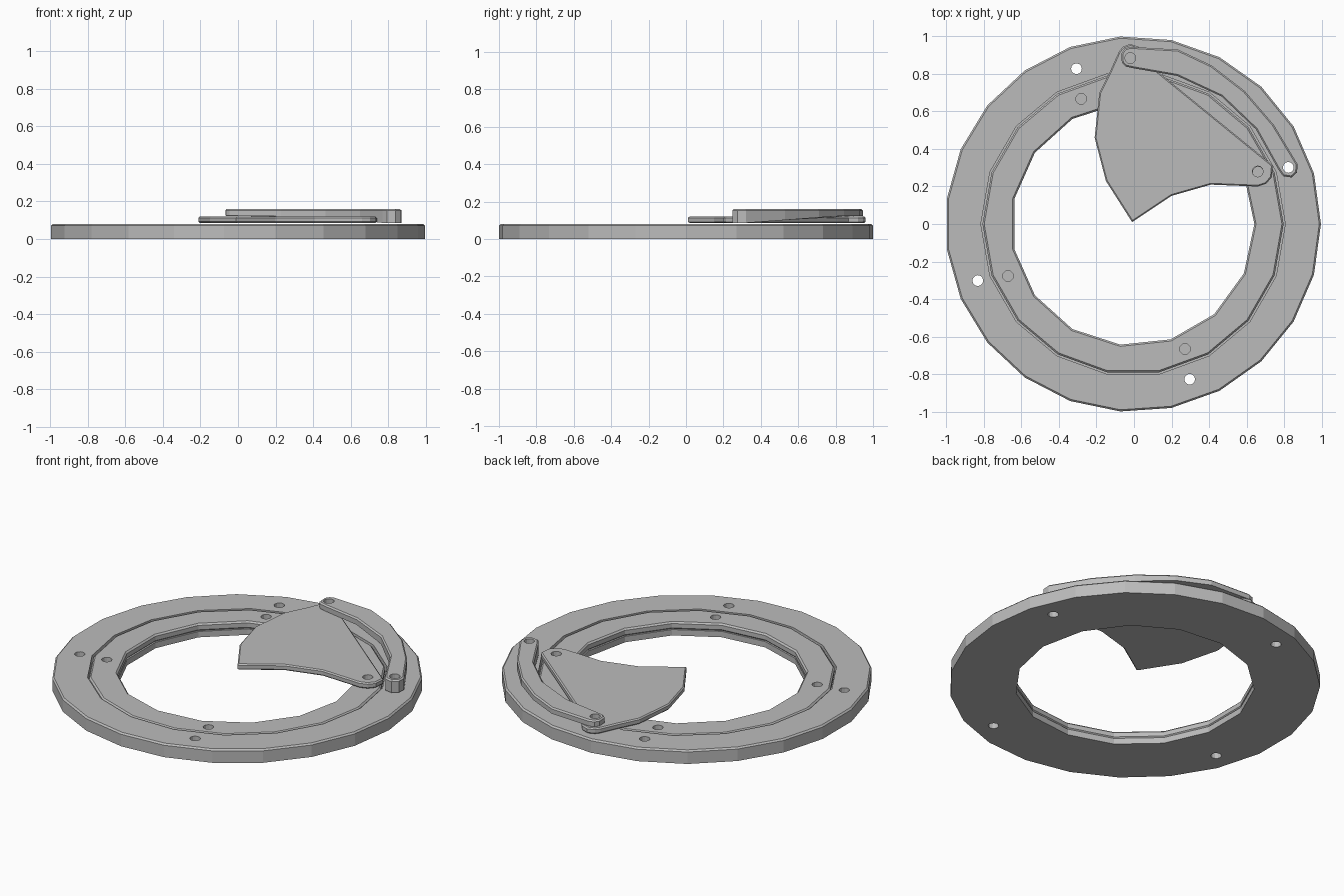
import bpy
import bmesh
from math import sin, cos, radians, tau
from mathutils import Vector

cube = bpy.data.objects.get("Cube")
if cube:
    bpy.data.objects.remove(cube, do_unlink=True)

grey = bpy.data.materials.new("plain grey")
grey.use_nodes = True
color = (0.5, 0.5, 0.5, 1)
grey.diffuse_color = color
grey.node_tree.nodes["Principled BSDF"].inputs["Base Color"].default_value = color

SHIFT = -0.005  # ring centre along x


def polygon(radius, sides, cx=SHIFT, cy=0.0):
    return [(cx + radius * cos(tau * i / sides), cy + radius * sin(tau * i / sides))
            for i in range(sides)]


def prisms(name, outlines, z0, z1):
    """One object made of extruded outlines."""
    bm = bmesh.new()
    for outline in outlines:
        low = [bm.verts.new((x, y, z0)) for x, y in outline]
        high = [bm.verts.new((x, y, z1)) for x, y in outline]
        bm.faces.new(low)
        bm.faces.new(high)
        for i in range(len(low)):
            j = (i + 1) % len(low)
            bm.faces.new((low[i], low[j], high[j], high[i]))
    bmesh.ops.recalc_face_normals(bm, faces=bm.faces)
    mesh = bpy.data.meshes.new(name)
    bm.to_mesh(mesh)
    bm.free()
    mesh.materials.append(grey)
    obj = bpy.data.objects.new(name, mesh)
    bpy.context.collection.objects.link(obj)
    return obj


def cut(obj, outlines, z0, z1):
    """Subtract extruded outlines from an object."""
    cutter = prisms("cutter", outlines, z0, z1)
    mod = obj.modifiers.new("cut", "BOOLEAN")
    mod.operation = "DIFFERENCE"
    mod.solver = "EXACT"
    mod.object = cutter
    bpy.context.view_layer.objects.active = obj
    bpy.ops.object.modifier_apply(modifier=mod.name)
    bpy.data.objects.remove(cutter, do_unlink=True)


def chamfer(obj, heights, width=0.009):
    """Chamfer the sharp rims lying at the given heights."""
    bm = bmesh.new()
    bm.from_mesh(obj.data)
    rims = [e for e in bm.edges
            if any(all(abs(v.co.z - z) < 1e-4 for v in e.verts) for z in heights)
            and len(e.link_faces) == 2 and e.calc_face_angle() > radians(45)]
    bmesh.ops.bevel(bm, geom=rims, offset=width, segments=1, profile=0.5, affect="EDGES")
    bm.to_mesh(obj.data)
    bm.free()


def four_holes(x, y, radius=0.029):
    """Four round holes a quarter turn apart."""
    spots = []
    for _ in range(4):
        spots.append(polygon(radius, 12, x + SHIFT, y))
        x, y = -y, x
    return spots


# Base ring with a recess for the turning ring
base = prisms("base_ring", [polygon(1.002, 23)], 0, 0.08)
chamfer(base, [0.08])
cut(base, [polygon(0.647, 15)], -0.1, 0.2)
cut(base, [polygon(0.812, 18)], 0.035, 0.2)
cut(base, four_holes(0.828, 0.302), -0.1, 0.2)

# Turning ring sitting in the recess
ring = prisms("turning_ring", [polygon(0.803, 18)], 0.036, 0.08)
cut(ring, [polygon(0.647, 15)], -0.1, 0.2)
chamfer(ring, [0.036, 0.08])
cut(ring, four_holes(0.667, 0.277), 0.045, 0.2)

# Shutter blade
blade_outline = [
    (-0.01, 0.01), (0.2, 0.15), (0.41, 0.21), (0.66, 0.2), (0.705, 0.215), (0.735, 0.25),
    (0.74, 0.31), (0.72, 0.33), (0.13, 0.81), (0.05, 0.87), (0.045, 0.92), (0.025, 0.945),
    (-0.02, 0.96), (-0.06, 0.945), (-0.08, 0.92), (-0.125, 0.82), (-0.185, 0.7),
    (-0.21, 0.46), (-0.15, 0.23)]
blade = prisms("shutter_blade", [blade_outline], 0.085, 0.12)
chamfer(blade, [0.085, 0.12], 0.007)
cut(blade, [polygon(0.029, 12, 0.66, 0.28)], 0, 0.2)
cut(blade, [polygon(0.029, 12, -0.02, 0.885)], 0.1, 0.2)

# Curved link arm, its underside sloping down to the foot
arm_outline = [
    (-0.02, 0.945), (-0.05, 0.935), (-0.067, 0.91), (-0.065, 0.86), (-0.045, 0.84),
    (0, 0.83), (0.23, 0.79), (0.467, 0.68), (0.65, 0.505), (0.77, 0.29), (0.795, 0.255),
    (0.84, 0.248), (0.87, 0.275), (0.872, 0.32), (0.745, 0.53), (0.59, 0.71),
    (0.415, 0.845), (0.235, 0.93)]
arm = prisms("link_arm", [arm_outline], 0.124, 0.16)
for v in arm.data.vertices:
    if v.co.z < 0.13:
        drop = (0.83 - v.co.y) / 0.5
        v.co.z -= 0.038 * min(max(drop, 0), 1)
chamfer(arm, [0.16], 0.008)
cut(arm, [polygon(0.029, 12, 0.823, 0.302), polygon(0.029, 12, -0.02, 0.885)], 0, 0.3)
